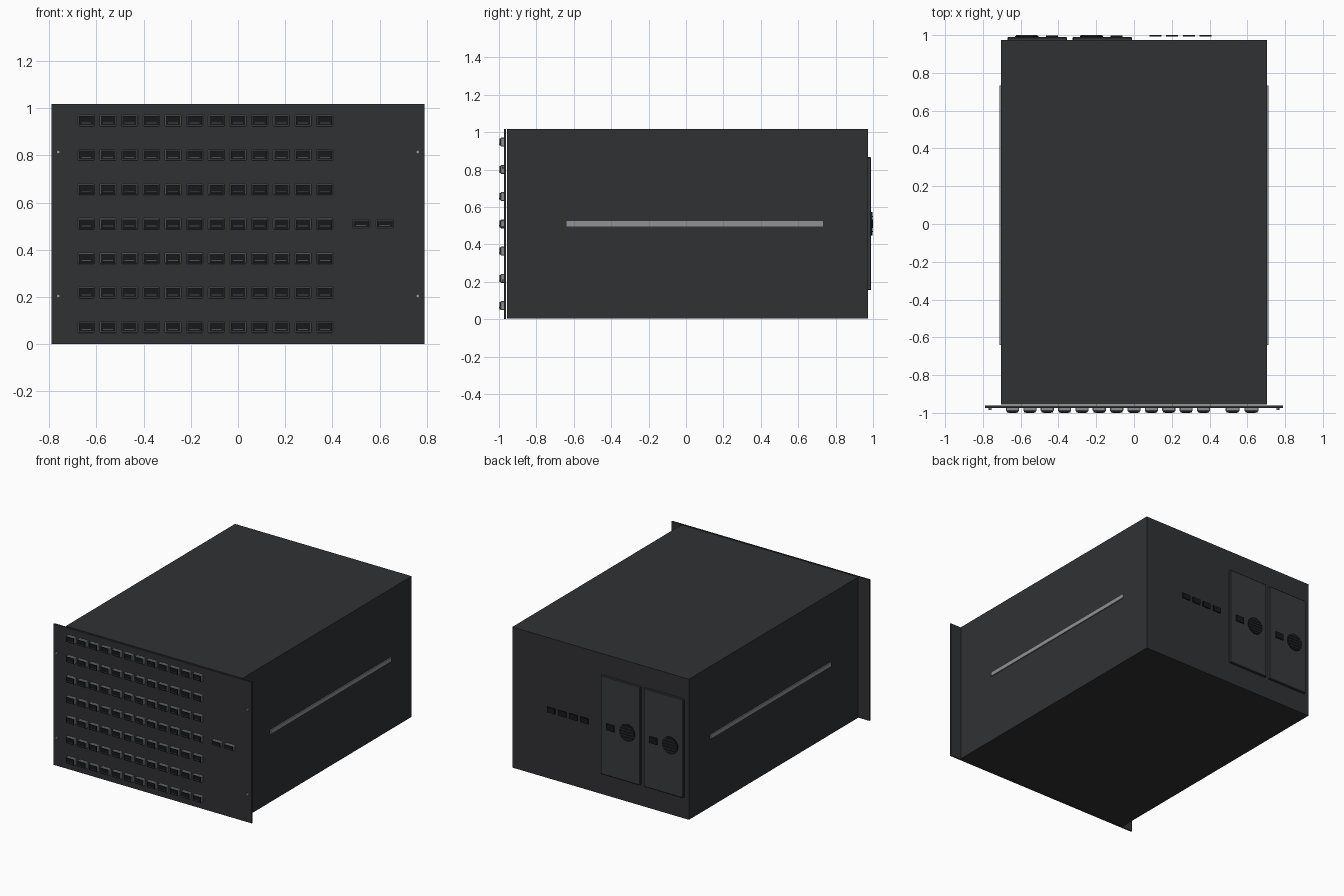
import bpy, bmesh
from mathutils import Matrix, Vector

if "Cube" in bpy.data.objects:
    bpy.data.objects.remove(bpy.data.objects["Cube"])


def mat(name, r, g, b):
    m = bpy.data.materials.new(name)
    m.diffuse_color = (r, g, b, 1)
    m.use_nodes = True
    m.node_tree.nodes["Principled BSDF"].inputs["Base Color"].default_value = m.diffuse_color
    return m


DARK = mat("dark_steel", 0.03, 0.031, 0.034)
PANEL = mat("panel_grey", 0.037, 0.042, 0.045)
BLACK = mat("black_plastic", 0.008, 0.009, 0.011)
STEEL = mat("bare_steel", 0.27, 0.29, 0.3)
SHADE = mat("contact_grey", 0.07, 0.075, 0.08)


def finish(name, bm, m, bevel=0):
    me = bpy.data.meshes.new(name)
    bm.to_mesh(me)
    bm.free()
    me.materials.append(m)
    ob = bpy.data.objects.new(name, me)
    bpy.context.collection.objects.link(ob)
    if bevel:
        b = ob.modifiers.new("bevel", 'BEVEL')
        b.width, b.segments = bevel, 1
    return ob


def box(name, x, y, z, m, bevel=0):
    """Box from (min, max) pairs on each axis."""
    bm = bmesh.new()
    size = [b - a for a, b in (x, y, z)]
    mid = [(a + b) / 2 for a, b in (x, y, z)]
    bmesh.ops.create_cube(bm, size=1, matrix=Matrix.Translation(mid) @ Matrix.Diagonal((*size, 1)))
    return finish(name, bm, m, bevel)


def disc(name, x, y, z, r, m, n=24):
    """Cylinder along y; y is a (min, max) pair."""
    bm = bmesh.new()
    mx = Matrix.Translation((x, sum(y) / 2, z)) @ Matrix.Rotation(1.5707963, 4, 'X')
    bmesh.ops.create_cone(bm, cap_ends=True, segments=n, radius1=r, radius2=r, depth=y[1] - y[0], matrix=mx)
    ob = finish(name, bm, m)
    bpy.context.view_layer.objects.active = ob
    ob.select_set(True)
    bpy.ops.object.shade_smooth_by_angle()
    ob.select_set(False)
    return ob


def array(ob, count, offset):
    a = ob.modifiers.new("array", 'ARRAY')
    a.count = count
    a.use_relative_offset = False
    a.use_constant_offset = True
    a.constant_offset_displace = Vector(offset)


def span(c, w):
    return (c - w / 2, c + w / 2)


def port(prefix, x, z, w, h):
    """Front socket: steel shell, dark opening, contact strip."""
    return [box(prefix + "_shell", span(x, w), (-0.992, -0.97), span(z, h), STEEL, 0.004),
            box(prefix + "_opening", span(x, w - 0.01), (-0.997, -0.985), span(z, h - 0.01), BLACK),
            box(prefix + "_contacts", span(x, w * 0.6), (-1.0, -0.99), span(z - h * 0.2, 0.004), SHADE)]


# Chassis and front plate
box("chassis", (-0.705, 0.705), (-0.956, 0.973), (0.003, 1.017), DARK)
box("front_plate", (-0.79, 0.79), (-0.973, -0.962), (0, 1.017), DARK)

# Grid of 12 x 7 front ports
for ob in port("grid_port", -0.643, 0.072, 0.07, 0.048):
    array(ob, 12, (0.0919, 0, 0))
    array(ob, 7, (0, 0, 0.1458))

# Two uplink ports
for ob in port("uplink_port", 0.522, 0.51, 0.075, 0.038):
    array(ob, 2, (0.1, 0, 0))

# Rack screws and side rails
for s in (-1, 1):
    for z in (0.204, 0.814):
        disc("rack_screw", s * 0.762, (-0.985, -0.97), z, 0.008, STEEL, 12)
    box("side_rail", span(s * 0.707, 0.01), (-0.64, 0.733), (0.495, 0.525), STEEL)

# Rear power supplies with fan grille and inlet
for x in (-0.511, -0.168):
    box("power_supply", span(x, 0.315), (0.97, 0.99), (0.155, 0.866), PANEL, 0.004)
    disc("fan", x - 0.057, (0.985, 0.996), 0.51, 0.062, BLACK, 32)
    for k in range(-2, 3):
        half = (0.058 ** 2 - (k * 0.02) ** 2) ** 0.5
        box("fan_slat", span(x - 0.057, 2 * half), (0.99, 1.0), span(0.51 + k * 0.02, 0.005), PANEL)
    box("power_inlet", span(x + 0.076, 0.064), (0.985, 0.998), span(0.51, 0.045), BLACK)

# Rear management ports
array(box("rear_port", (0.082, 0.145), (0.992, 1.0), span(0.51, 0.038), BLACK), 4, (0.0885, 0, 0))
